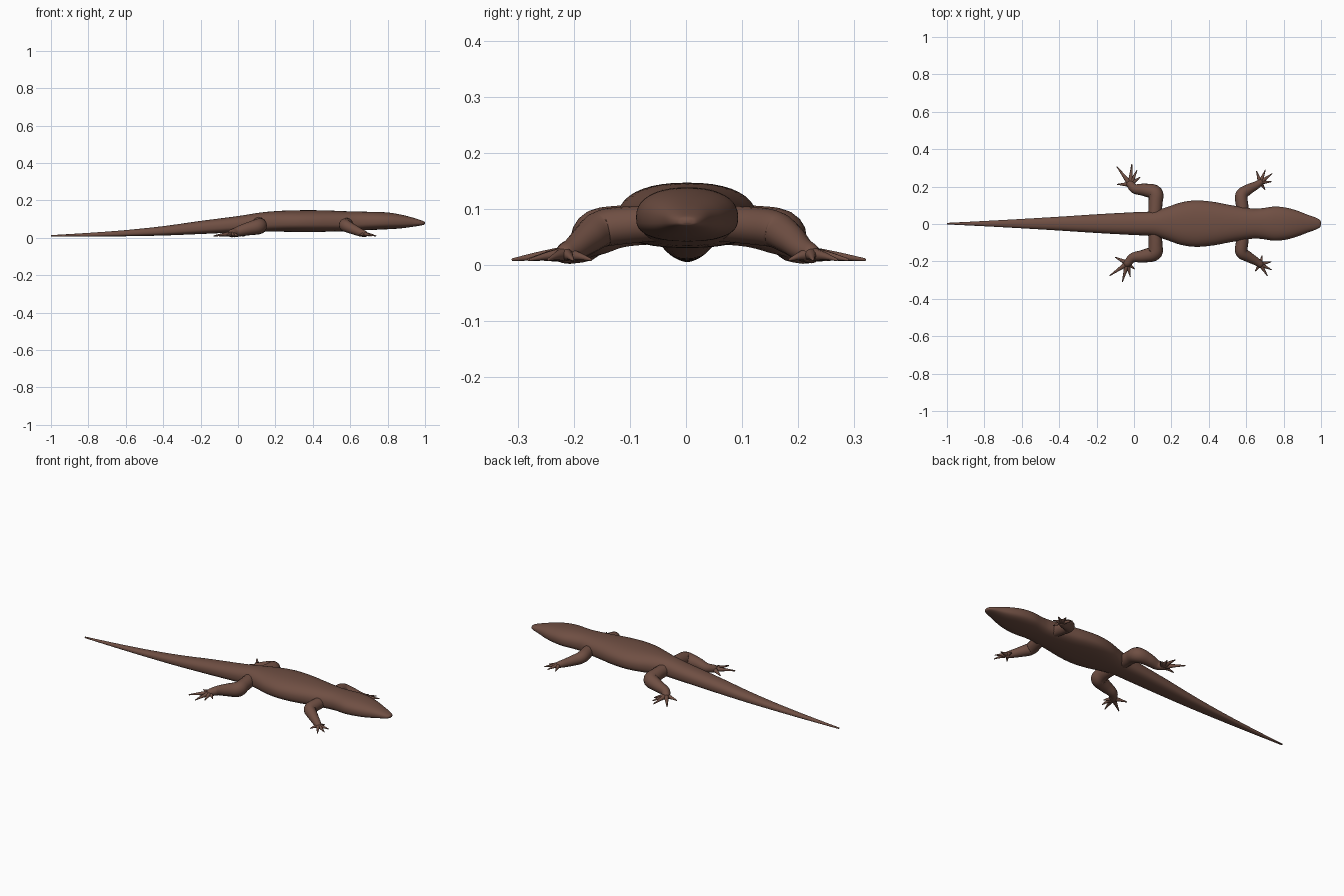
import bpy, bmesh, math
from mathutils import Vector

cube = bpy.data.objects.get("Cube")
if cube:
    bpy.data.objects.remove(cube, do_unlink=True)

brown = bpy.data.materials.new("brown skin")
brown.use_nodes = True
color = (0.16, 0.078, 0.056, 1)
brown.diffuse_color = color
brown.node_tree.nodes["Principled BSDF"].inputs["Base Color"].default_value = color
brown.node_tree.nodes["Principled BSDF"].inputs["Roughness"].default_value = 0.8


def smooth(points, steps):
    """Catmull-Rom interpolation of equal-length tuples."""
    pts = [Vector(p) for p in points]
    pts = [pts[0] * 2 - pts[1]] + pts + [pts[-1] * 2 - pts[-2]]
    out = []
    for a, b, c, d in zip(pts, pts[1:], pts[2:], pts[3:]):
        for i in range(steps):
            t = i / steps
            out.append(0.5 * (2 * b + (c - a) * t + (2 * a - 5 * b + 4 * c - d) * t ** 2
                              + (3 * b - a - 3 * c + d) * t ** 3))
    return out + [pts[-2]]


def loft(name, rings):
    """Skin a closed surface over a list of vertex rings."""
    bm = bmesh.new()
    loops = [[bm.verts.new(p) for p in ring] for ring in rings]
    n = len(loops[0])
    for a, b in zip(loops, loops[1:]):
        for i in range(n):
            j = (i + 1) % n
            bm.faces.new((a[i], a[j], b[j], b[i]))
    bm.faces.new(loops[0])
    bm.faces.new(loops[-1])
    bmesh.ops.recalc_face_normals(bm, faces=bm.faces)
    mesh = bpy.data.meshes.new(name)
    bm.to_mesh(mesh)
    bm.free()
    mesh.materials.append(brown)
    mesh.shade_smooth()
    obj = bpy.data.objects.new(name, mesh)
    bpy.context.collection.objects.link(obj)
    return obj


def tube(name, points, sides=16, steps=6):
    """Tapered limb through (x, y, z, radius) points with rounded ends."""
    path = smooth([Vector(p) for p in points], steps)
    pos = [p.to_3d() for p in path]
    rad = [p.w for p in path]
    first, last = (pos[0] - pos[1]).normalized(), (pos[-1] - pos[-2]).normalized()
    caps = [math.radians(a) for a in (30, 60, 85)]
    head = [(pos[0] + first * rad[0] * math.sin(a), rad[0] * math.cos(a)) for a in reversed(caps)]
    tail = [(pos[-1] + last * rad[-1] * math.sin(a), rad[-1] * math.cos(a)) for a in caps]
    stations = head + list(zip(pos, rad)) + tail
    rings = []
    for i, (p, r) in enumerate(stations):
        tangent = (stations[min(i + 1, len(stations) - 1)][0] - stations[max(i - 1, 0)][0]).normalized()
        side = tangent.cross(Vector((0, 0, 1))).normalized()
        up = side.cross(tangent)
        rings.append([p + (side * math.cos(k * math.tau / sides) + up * math.sin(k * math.tau / sides)) * r
                      for k in range(sides)])
    return loft(name, rings)


# Head, trunk and tail: x, half width, bottom, top
profile = [
    (-1, .004, .006, .014), (-.8, .014, .006, .026), (-.6, .025, .008, .041),
    (-.4, .037, .012, .062), (-.2, .05, .02, .09), (0, .061, .029, .116),
    (.1, .066, .032, .132), (.17, .086, .033, .14), (.25, .113, .032, .145),
    (.33, .124, .031, .147), (.42, .117, .031, .147), (.5, .102, .033, .145),
    (.57, .09, .035, .142), (.64, .08, .038, .14), (.69, .083, .041, .139),
    (.75, .091, .043, .138), (.81, .086, .046, .134), (.87, .07, .05, .124),
    (.93, .047, .058, .109), (.975, .031, .065, .095), (.995, .018, .07, .087),
    (1, .005, .075, .081)]


def power(v, e):
    return math.copysign(abs(v) ** e, v)


rings = []
for x, w, low, high in (tuple(v) for v in smooth([Vector(p) for p in profile], 5)):
    mid = low + (high - low) * 0.45
    ring = []
    for k in range(40):
        a = k * math.tau / 40
        c, s = math.cos(a), math.sin(a)
        # Rounded back, flatter belly
        z = mid + (high - mid) * power(s, .88) if s > 0 else mid + (mid - low) * power(s, .7)
        ring.append((min(x, 1), .002 + w * power(c, .85), z))
    rings.append(ring)
loft("body", rings)


def leg(name, limb, toes, toe_radius):
    """Bent limb, flattened foot pad and splayed clawed toes."""
    tube(name + "_leg", limb)
    foot = Vector(limb[-1][:3])
    for i, (x, y) in enumerate(toes):
        tip = Vector((x, y, .01))
        root = foot.lerp(tip, .15)
        knuckle = foot.lerp(tip, .55)
        tube(f"{name}_toe_{i + 1}",
             [(root.x, root.y, .019, toe_radius * 1.7), (knuckle.x, knuckle.y, .016, toe_radius),
              (tip.x, tip.y, .01, toe_radius * .35)], 10, 4)


leg("left_rear",
    [(.11, .03, .075, .036), (.115, .11, .07, .037), (.113, .165, .06, .041), (.06, .182, .047, .034),
     (.005, .188, .032, .026), (-.02, .212, .023, .021)],
    [(-.09, .305), (-.012, .318), (.015, .285), (.032, .25), (-.088, .212)], .008)
leg("right_rear",
    [(.11, -.03, .075, .036), (.115, -.11, .07, .037), (.108, -.155, .06, .041), (.05, -.172, .047, .034),
     (-.005, -.18, .032, .026), (-.035, -.21, .023, .021)],
    [(-.128, -.275), (-.062, -.308), (-.02, -.28), (.002, -.24), (-.1, -.178)], .008)
leg("left_front",
    [(.59, .03, .075, .03), (.578, .1, .072, .033), (.575, .155, .065, .033), (.61, .184, .048, .028),
     (.65, .205, .03, .022), (.675, .222, .021, .018)],
    [(.655, .282), (.702, .288), (.737, .268), (.735, .226), (.7, .185)], .007)
leg("right_front",
    [(.59, -.03, .075, .03), (.578, -.1, .072, .033), (.575, -.15, .065, .033), (.61, -.175, .048, .028),
     (.65, -.198, .03, .022), (.675, -.215, .021, .018)],
    [(.685, -.17), (.732, -.202), (.735, -.245), (.713, -.277), (.648, -.252)], .007)
